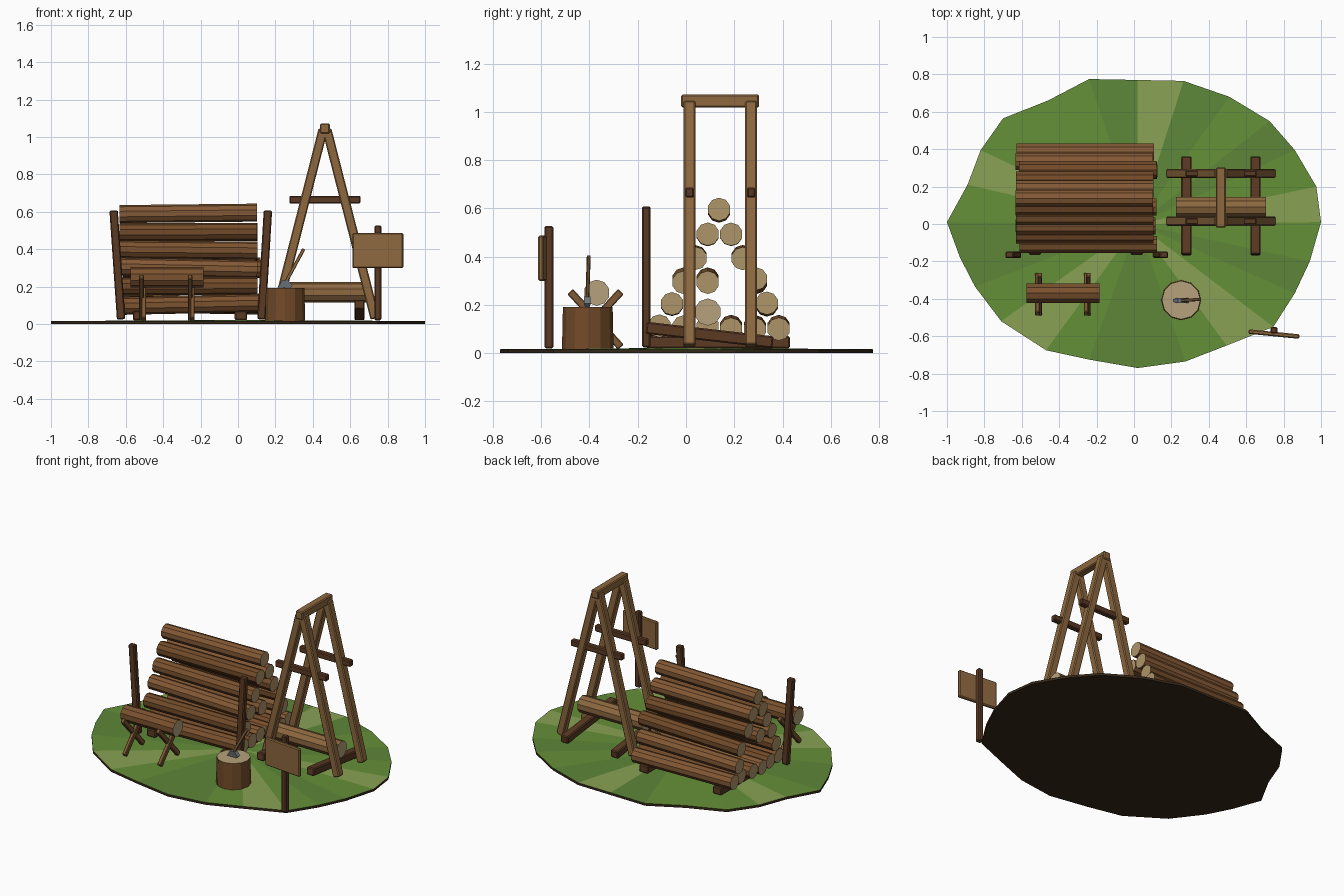
import bpy, bmesh, math, random
from mathutils import Vector, Matrix

if "Cube" in bpy.data.objects:
    bpy.data.objects.remove(bpy.data.objects["Cube"])

random.seed(4)


def mat(name, r, g, b):
    m = bpy.data.materials.new(name)
    m.diffuse_color = (r, g, b, 1)
    m.use_nodes = True
    m.node_tree.nodes["Principled BSDF"].inputs["Base Color"].default_value = m.diffuse_color
    return m


BARK = [mat("bark_a", .20, .085, .028), mat("bark_b", .17, .070, .022), mat("bark_c", .23, .10, .035)]
CUT = mat("cut_wood", .42, .30, .14)
PALE = mat("pale_cut_wood", .47, .36, .20)
TIMBER = mat("timber", .27, .14, .05)
DARK = mat("dark_timber", .105, .042, .017)
STICK = mat("stick", .21, .10, .035)
SOIL = mat("soil", .035, .02, .009)
STEEL = mat("steel", .16, .19, .22)
GRASS = [mat("grass_a", .13, .28, .04), mat("grass_b", .11, .24, .04), mat("grass_light", .25, .36, .09)]


def finish(bm, name, mats):
    bmesh.ops.recalc_face_normals(bm, faces=bm.faces[:])
    me = bpy.data.meshes.new(name)
    bm.to_mesh(me)
    bm.free()
    for m in mats:
        me.materials.append(m)
    ob = bpy.data.objects.new(name, me)
    bpy.context.collection.objects.link(ob)
    return ob


def frame(a, b, hint):
    # local z runs from a to b, local x stays close to the hint
    a, b = Vector(a), Vector(b)
    z = (b - a).normalized()
    y = z.cross(Vector(hint)).normalized()
    x = y.cross(z)
    m = Matrix((x, y, z)).transposed().to_4x4()
    m.translation = (a + b) / 2
    return m, (b - a).length


def log(name, a, b, r, bark, cut=CUT, sides=10, r2=None):
    m, length = frame(a, b, (0, 1, 0))
    bm = bmesh.new()
    bmesh.ops.create_cone(bm, cap_ends=True, segments=sides, radius1=r,
                          radius2=r2 or r, depth=length, matrix=m)
    for f in bm.faces:
        f.material_index = 1 if len(f.verts) > 4 else 0
    return finish(bm, name, [bark, cut])


def beam(name, a, b, w, d, material, hint=(1, 0, 0), bevel=.006):
    # w is measured along the hint, d across it
    m, length = frame(a, b, hint)
    bm = bmesh.new()
    bmesh.ops.create_cube(bm, size=1, matrix=m @ Matrix.Diagonal((w, d, length, 1)))
    bmesh.ops.bevel(bm, geom=bm.edges[:], offset=bevel, segments=1, affect='EDGES')
    return finish(bm, name, [material])


# grass patch: irregular fan of coloured wedges over a thin soil slab
rim = [(1, .01), (.975, .2), (.86, .395), (.725, .55), (.51, .68), (.265, .765),
       (.02, .77), (-.24, .775), (-.46, .66), (-.7, .565), (-.82, .395), (-.89, .21),
       (-1, .01), (-.93, -.18), (-.85, -.335), (-.71, -.52), (-.47, -.675), (-.24, -.725),
       (.02, -.77), (.275, -.735), (.495, -.65), (.745, -.55), (.86, -.37), (.94, -.2)]
light = {0, 5, 10, 15, 20}
bm = bmesh.new()
top = [bm.verts.new((x, y, .016)) for x, y in rim]
low = [bm.verts.new((x, y, 0)) for x, y in rim]
mid = bm.verts.new((.02, 0, .022))
for i in range(24):
    j = (i + 1) % 24
    bm.faces.new((top[i], top[j], mid)).material_index = 2 if i in light else random.randint(0, 1)
    bm.faces.new((low[i], low[j], top[j], top[i])).material_index = 3
bm.faces.new(low).material_index = 3
finish(bm, "grass_patch", GRASS + [SOIL])

# stacked logs: row heights and the y positions in each row
rows = [(.105, (-.11, -.01, .09, .187, .285, .384)),
        (.203, (-.058, .335)),
        (.300, (-.01, .09, .29)),
        (.396, (.04, .235)),
        (.492, (.09, .187)),
        (.592, (.137,))]
for k, (z, ys) in enumerate(rows):
    for i, y in enumerate(ys):
        s = random.uniform(-.015, .015)
        t = random.uniform(-.008, .008)
        log(f"stacked_log_{k}_{i}", (-.625 + s, y, z + t), (.11 + s, y, z - t), .048,
            BARK[(k + i) % 3])

# skids beneath the stack and the leaning stakes in front
for i, x in enumerate((-.53, .015)):
    beam(f"stack_skid_{i}", (x, -.165, .045), (x, .43, .045), .065, .05, DARK)
for i, (x0, x1) in enumerate(((-.625, -.665), (.125, .16))):
    beam(f"stack_stake_{i}", (x0, -.165, .025), (x1, -.165, .607), .045, .035, DARK)

# tall double A-frame
for i, y in enumerate((.015, .27)):
    for s in (-1, 1):
        beam(f"a_frame_leg_{i}_{'left' if s < 0 else 'right'}",
             (.465 + s * .268, y, .03), (.465 + s * .01, y, 1.04), .05, .05, TIMBER)
    beam(f"a_frame_crosspiece_{i}", (.275, y, .665), (.655, y, .665), .036, .042, DARK, (0, 1, 0))
beam("a_frame_ridge", (.465, -.02, 1.045), (.465, .303, 1.045), .052, .054, TIMBER)

# tilted bearers carrying a loose log under the A-frame
for i, x in enumerate((.28, .65)):
    beam(f"bearer_{i}", (x, -.165, .105), (x, .36, .045), .055, .05, DARK)
log("loose_log", (.225, .09, .17), (.705, .09, .17), .056, TIMBER, PALE)

# sawbuck with a log on top
for i, x in enumerate((-.51, -.25)):
    for s in (-1, 1):
        beam(f"sawbuck_leg_{i}_{'a' if s < 0 else 'b'}",
             (x + s * .006, -.375 - s * .105, .025), (x + s * .006, -.375 + s * .105, .255),
             .025, .032, STICK, bevel=.004)
log("sawbuck_log", (-.575, -.37, .25), (-.185, -.37, .25), .054, BARK[0], PALE)

# chopping stump
log("chopping_stump", (.252, -.407, .015), (.252, -.407, .192), .107, BARK[1], PALE, 12, .103)

# axe stuck in the stump: wedge head and slanted handle
beam("axe_handle", (.24, -.41, .195), (.352, -.403, .402), .016, .018, TIMBER, (0, 1, 0), .003)
bm = bmesh.new()
profile = [(.205, .183), (.265, .178), (.292, .205), (.268, .235), (.235, .232)]
rings = []
for s in (-1, 1):
    rings.append([bm.verts.new((x, -.409 + s * (.005 if i < 2 else .014), z))
                  for i, (x, z) in enumerate(profile)])
    bm.faces.new(rings[-1])
for i in range(5):
    j = (i + 1) % 5
    bm.faces.new((rings[0][i], rings[0][j], rings[1][j], rings[1][i]))
finish(bm, "axe_head", [STEEL])

# blank sign on a post
beam("sign_post", (.748, -.568, .02), (.748, -.568, .527), .036, .036, DARK)
beam("sign_board", (.612, -.575, .393), (.884, -.602, .393), .024, .187, TIMBER, (0, 1, 0))
